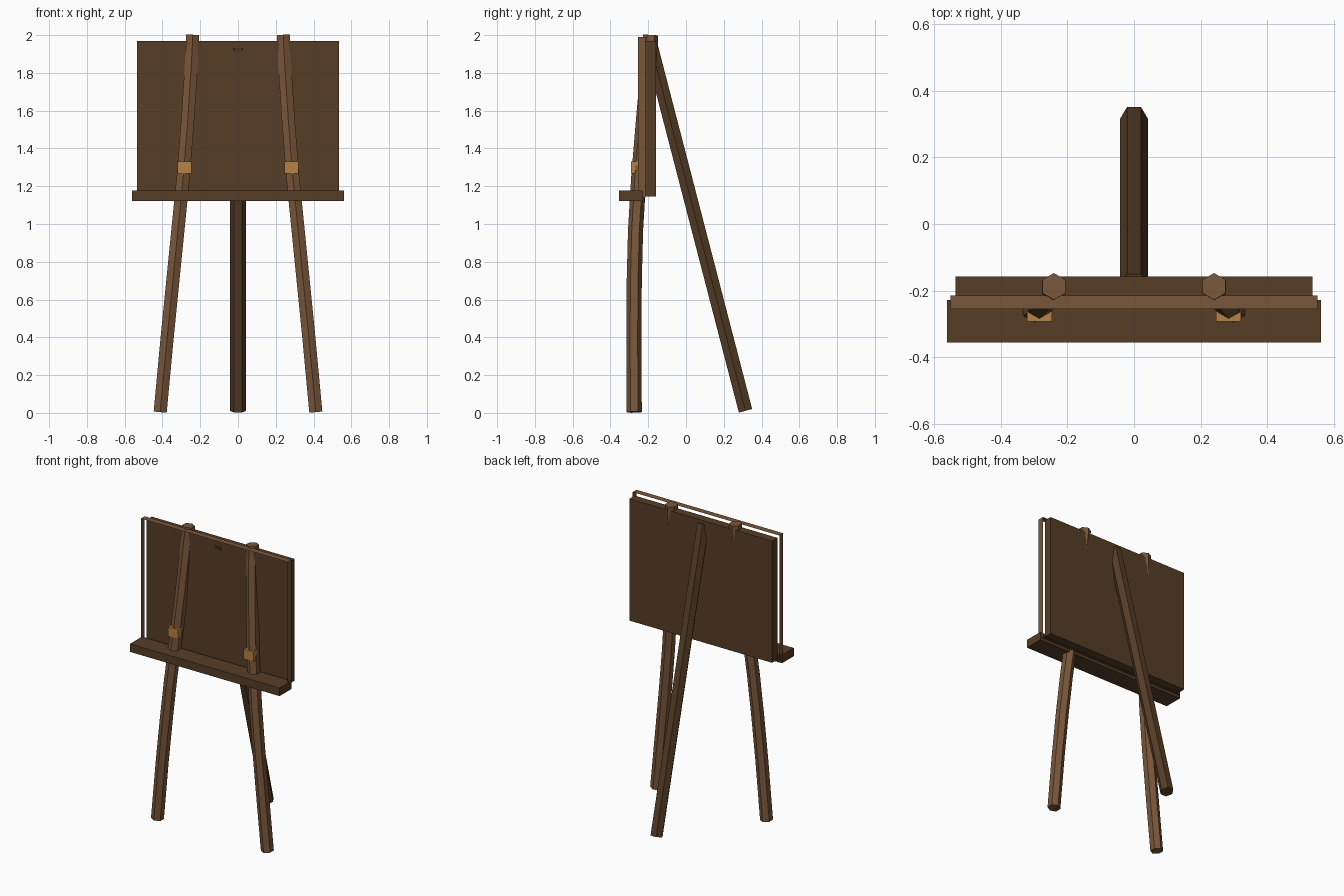
import bpy, bmesh, math
from mathutils import Vector

cube = bpy.data.objects.get("Cube")
if cube:
    bpy.data.objects.remove(cube, do_unlink=True)


def material(name, rgb):
    m = bpy.data.materials.new(name)
    m.use_nodes = True
    m.diffuse_color = (*rgb, 1)
    bsdf = m.node_tree.nodes["Principled BSDF"]
    bsdf.inputs["Base Color"].default_value = (*rgb, 1)
    bsdf.inputs["Roughness"].default_value = 0.8
    return m


medium_wood = material("medium wood", (0.19, 0.093, 0.042))
dark_wood = material("dark wood", (0.092, 0.047, 0.019))
brass = material("golden clip", (0.47, 0.225, 0.06))


def finish(name, bm, mat):
    bmesh.ops.recalc_face_normals(bm, faces=bm.faces)
    mesh = bpy.data.meshes.new(name)
    bm.to_mesh(mesh)
    bm.free()
    mesh.materials.append(mat)
    obj = bpy.data.objects.new(name, mesh)
    bpy.context.scene.collection.objects.link(obj)
    return obj


def box(name, low, high, mat):
    bm = bmesh.new()
    bmesh.ops.create_cube(bm, size=1)
    low, high = Vector(low), Vector(high)
    for v in bm.verts:
        v.co = (low + high) / 2 + v.co * (high - low)
    return finish(name, bm, mat)


def hex_pole(name, path, radius, turn, mat):
    """Sweep a six-sided section along a path of points."""
    bm = bmesh.new()
    pts = [Vector(p) for p in path]
    rings = []
    for i, p in enumerate(pts):
        along = (pts[min(i + 1, len(pts) - 1)] - pts[max(i - 1, 0)]).normalized()
        side = Vector((0, 1, 0)).cross(along).normalized()
        depth = along.cross(side)
        angles = [turn + k * math.pi / 3 for k in range(6)]
        rings.append([bm.verts.new(p + radius * (side * math.cos(a) + depth * math.sin(a)))
                      for a in angles])
    for lower, upper in zip(rings, rings[1:]):
        for k in range(6):
            n = (k + 1) % 6
            bm.faces.new((lower[k], lower[n], upper[n], upper[k]))
    bm.faces.new(rings[0])
    bm.faces.new(rings[-1])
    return finish(name, bm, mat)


# Backing board
box("backing_board", (-0.535, -0.215, 1.145), (0.535, -0.158, 1.97), dark_wood)

# Picture frame: one face with an inset opening, extruded in depth
bm = bmesh.new()
corners = ((-0.55, 1.14), (0.55, 1.14), (0.55, 1.99), (-0.55, 1.99))
face = bm.faces.new([bm.verts.new((x, -0.255, z)) for x, z in corners])
bmesh.ops.inset_region(bm, faces=[face], thickness=0.035, use_boundary=True)
bmesh.ops.delete(bm, geom=[face], context="FACES_ONLY")
rim = bmesh.ops.extrude_face_region(bm, geom=bm.faces[:], use_keep_orig=True)
for v in rim["geom"]:
    if isinstance(v, bmesh.types.BMVert):
        v.co.y = -0.214
finish("frame", bm, medium_wood)

# Tray
box("tray", (-0.56, -0.355, 1.122), (0.56, -0.228, 1.177), dark_wood)

# Bowed front legs and their clips
bow = [(0.412, -0.274, 0.004), (0.375, -0.276, 0.4), (0.345, -0.274, 0.7),
       (0.318, -0.267, 0.97), (0.29, -0.25, 1.25), (0.267, -0.226, 1.54),
       (0.248, -0.2, 1.83), (0.242, -0.19, 1.94), (0.24, -0.187, 2.0)]
for s, label in ((1, "left"), (-1, "right")):
    hex_pole(f"{label}_front_leg", [(s * x, y, z) for x, y, z in bow],
             0.04, math.pi / 6, medium_wood)
    box(f"{label}_clip", (s * 0.283 - 0.037, -0.292, 1.267),
        (s * 0.283 + 0.037, -0.253, 1.332), brass)

# Straight rear leg
hex_pole("rear_leg", [(0, 0.315, 0.011), (0, -0.185, 1.94)], 0.042, 0, dark_wood)
